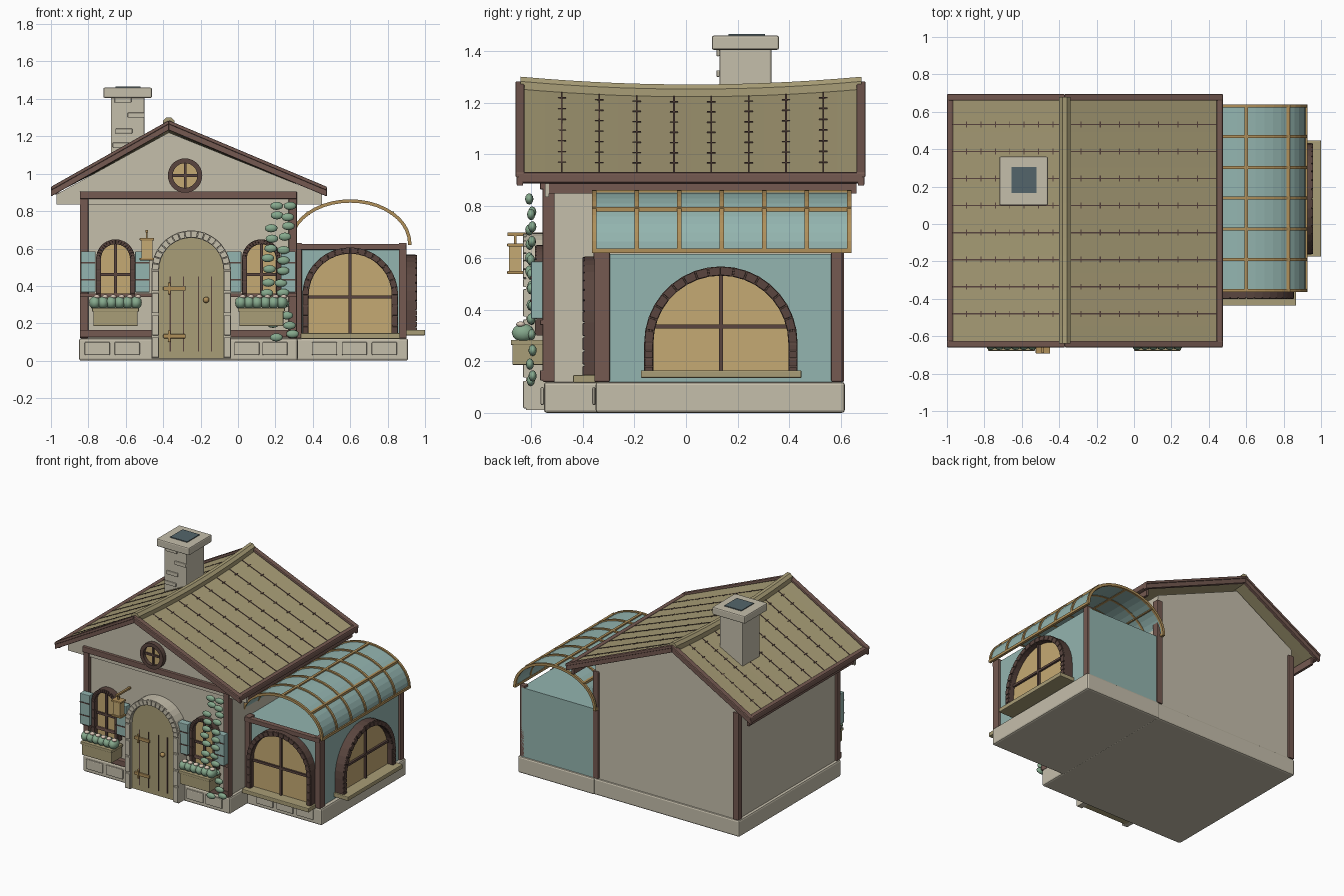
import bpy, bmesh, math, random
from mathutils import Matrix, Vector

random.seed(4)
cube = bpy.data.objects.get("Cube")
if cube:
    bpy.data.objects.remove(cube, do_unlink=True)


def material(name, code):
    lin = [(int(code[i:i + 2], 16) / 255) ** 2.2 for i in (0, 2, 4)] + [1]
    m = bpy.data.materials.new(name)
    m.use_nodes = True
    m.diffuse_color = lin
    node = next(n for n in m.node_tree.nodes if n.type == "BSDF_PRINCIPLED")
    node.inputs["Base Color"].default_value = lin
    node.inputs["Roughness"].default_value = 0.8
    return m


cream = material("cream plaster", "C4BDAA")
olive = material("olive tan", "A79C76")
wood = material("brown timber", "745A52")
dark = material("dark brown", "5A4741")
teal = material("soft teal", "92B3AE")
amber = material("amber glass", "C4A873")
gold = material("golden wood", "AE8E5A")
green = material("leaf green", "85A88C")
slate = material("dark slate", "54656A")
blossom = material("pale blossom", "D6C4B4")


def finish(bm, name, mat, bevel=0.0, smooth=False):
    bmesh.ops.recalc_face_normals(bm, faces=bm.faces)
    mesh = bpy.data.meshes.new(name)
    for f in bm.faces:
        f.smooth = smooth
    bm.to_mesh(mesh)
    bm.free()
    mesh.materials.append(mat)
    ob = bpy.data.objects.new(name, mesh)
    bpy.context.collection.objects.link(ob)
    if bevel:
        mod = ob.modifiers.new("soft edges", "BEVEL")
        mod.width, mod.segments, mod.limit_method = bevel, 2, "ANGLE"
    return ob


def front(y):
    return lambda u, v, d: (u, y - d, v)


def side(x):
    return lambda u, v, d: (x + d, u, v)


def rect(u0, u1, v0, v1):
    return [(u0, v0), (u1, v0), (u1, v1), (u0, v1)]


# Extrude any number of flat profiles into one object
def add(name, parts, plane, mat, bevel=0.0):
    bm = bmesh.new()
    for profile, d0, d1 in parts:
        loft_into(bm, [[plane(u, v, d) for u, v in profile] for d in (d0, d1)])
    return finish(bm, name, mat, bevel)


def loft_into(bm, rings):
    rows = [[bm.verts.new(p) for p in ring] for ring in rings]
    n = len(rows[0])
    for a, b in zip(rows, rows[1:]):
        for i in range(n):
            j = (i + 1) % n
            bm.faces.new((a[i], a[j], b[j], b[i]))
    bm.faces.new(rows[0])
    bm.faces.new(rows[-1])


def box(name, x, y, z, mat, bevel=0.0):
    return add(name, [(rect(*x, *z), -y[1], -y[0])], front(0), mat, bevel)


def blobs(name, items, mat):
    bm = bmesh.new()
    for centre, scale in items:
        m = Matrix.Translation(centre) @ Matrix.Diagonal(Vector(scale).to_4d())
        bmesh.ops.create_icosphere(bm, subdivisions=2, radius=1, matrix=m)
    return finish(bm, name, mat, smooth=True)


def arch(c, spring, r, bottom, legs=4, n=18):
    right = [(c + r, bottom + (spring - bottom) * i / legs) for i in range(legs)]
    arc = [(c + r * math.cos(math.pi * i / n), spring + r * math.sin(math.pi * i / n)) for i in range(n + 1)]
    return right + arc + [(2 * c - u, v) for u, v in reversed(right)]


def quads(outer, inner, shrink=1.0):
    result = []
    for i in range(len(outer) - 1):
        q = [outer[i], outer[i + 1], inner[i + 1], inner[i]]
        cu, cv = sum(p[0] for p in q) / 4, sum(p[1] for p in q) / 4
        result.append([(cu + (u - cu) * shrink, cv + (v - cv) * shrink) for u, v in q])
    return result


# Arched surround: a plain band carrying raised blocks
def surround(name, c, spring, r, bottom, width, depth, plane, mat):
    outer, inner = arch(c, spring, r, bottom), arch(c, spring, r - width, bottom)
    add(name + "_band", [(q, 0, depth * 0.9) for q in quads(outer, inner)], plane, mat)
    add(name + "_blocks", [(q, 0, depth) for q in quads(outer, inner, 0.9)], plane, mat, 0.003)


def window(name, c, spring, r, bottom, rail, width, depth, plane):
    surround(name + "_frame", c, spring, r, bottom, width, depth, plane, dark)
    add(name + "_pane", [(arch(c, spring, r - width / 2, bottom), 0, depth * 0.4)], plane, amber)
    w, b = r - width, 0.008
    add(name + "_bars", [(rect(c - b, c + b, bottom, spring + w), 0, depth * 0.6),
                         (rect(c - w, c + w, rail - b, rail + b), 0, depth * 0.6)], plane, dark)


# Stone base
box("house_base", (-.85, .32), (-.55, .61), (0, .12), cream, .012)
box("annex_base", (.3, .91), (-.35, .615), (0, .12), cream, .012)
for name, starts, y in (("house", (-.82, -.66, -.02, .13), -.55), ("annex", (.395, .555, .715), -.35)):
    add(name + "_base_stones", [(rect(x, x + .135, .03, .1), 0, .013) for x in starts], front(y), cream, .006)

# House walls, gable and timber frame
RIDGE = -.37
add("house_walls", [([(-.83, .1), (.3, .1), (.3, .93), (RIDGE, 1.21), (-.83, .94)], -.6, .53)], front(0), cream)
add("gable_panel", [([(-.97, .835), (.45, .835), (.45, .89), (RIDGE, 1.22), (-.97, .89)], .53, .545)], front(0), cream)
for x in (-.845, .27):
    for label, y in (("front", -.555), ("back", .565)):
        box(label + "_corner_post", (x, x + .045), (y, y + .047), (.12, .89), wood, .005)
for name, z, h in (("top_beam", .865, .04), ("middle_rail", .34, .02), ("bottom_beam", .125, .04)):
    box(name, (-.845, .315), (-.565, -.52), (z, z + h), wood, .004)

# Sagging roof, ridge cap and seams
EAVES = (-.985, .46)


def ridge_z(y):
    return 1.235 + .03 * ((y - .02) / .66) ** 2


def slope_z(eave, t, y):
    return ridge_z(y) + (.92 - ridge_z(y)) * t


steps = [-.64 + 1.32 * i / 14 for i in range(15)]
roof, cap = bmesh.new(), bmesh.new()
loft_into(roof, [[(x, y, z - drop) for drop, xs in ((0, (EAVES[0], RIDGE, EAVES[1])), (.03, (EAVES[1], RIDGE, EAVES[0])))
                  for x in xs for z in [ridge_z(y) if x == RIDGE else .92]] for y in steps])
finish(roof, "roof", olive)
section = [(-.03, -.03), (-.03, .018), (-.012, .036), (.012, .036), (.03, .018), (.03, -.03)]
loft_into(cap, [[(RIDGE + u, y, ridge_z(y) + v) for u, v in section] for y in steps])
finish(cap, "ridge_cap", olive)
seams = []
for i in range(8):
    y = -.48 + .1445 * i
    for eave in EAVES:
        def strip(t0, t1, half):
            ends = [(RIDGE + (eave - RIDGE) * t, slope_z(eave, t, y)) for t in (t0, t1)]
            top = [(u, v + .003) for u, v in reversed(ends)]
            seams.append((ends + top, -y - half, -y + half))
        strip(.04, .98, .003)
        for k in range(7):
            strip(.1 + .125 * k, .107 + .125 * k, .016)
add("roof_seams", seams, front(0), dark)

# Barge boards, eave boards and soffit beams
apex = (RIDGE, 1.285)
for label, y0, y1 in (("front", -.66, -.625), ("back", .66, .695)):
    for tip in ((-1, .93), (.475, .93)):
        def board(top, low):
            return [(tip[0], tip[1] - top), (RIDGE, apex[1] - top), (RIDGE, apex[1] - low), (tip[0], tip[1] - low)]
        add(label + "_barge_board", [(board(.016, .052), -y1 + .005, -y0 - .005)], front(0), wood, .004)
        add(label + "_barge_moulding", [(board(0, .02), -y1, -y0)], front(0), wood, .005)
for x in (-1, .44):
    box("eave_board", (x, x + .035), (-.655, .69), (.888, .932), wood, .01)
for x in (-.965, .43):
    box("soffit_beam", (x, x + .018), (-.53, .66), (.85, .9), wood)

# Chimney
box("chimney_stack", (-.68, -.5), (.13, .33), (.95, 1.41), cream, .006)
box("chimney_cap", (-.72, -.46), (.1, .36), (1.405, 1.46), cream, .008)
box("chimney_flue", (-.655, -.52), (.165, .305), (1.455, 1.466), slate)
add("chimney_bricks", [(rect(x, x + .09, z, z + .026), 0, .012)
                       for x, z in ((-.66, 1.38), (-.59, 1.3), (-.655, 1.215), (-.67, 1.14))], front(.13), cream, .004)

# Round gable window
wall = front(-.53)
disc = [[(-.283 + r * math.cos(math.tau * i / 28), .99 + r * math.sin(math.tau * i / 28)) for i in range(29)] for r in (.092, .066)]
add("round_window_frame", [(q, 0, .05) for q in quads(*disc)], wall, dark)
add("round_window_pane", [(disc[1][:-1], 0, .025)], wall, amber)
add("round_window_bars", [(rect(-.29, -.276, .92, 1.06), 0, .035), (rect(-.35, -.215, .983, .997), 0, .035)], wall, dark)

# Door
DOOR = -.25
surround("door_surround", DOOR, .485, .212, .012, .04, .1, wall, cream)
add("door_leaf", [(arch(DOOR, .485, .18, .012), 0, .07)], wall, olive)
add("door_grooves", [(rect(x, x + .006, .05, .45), .06, .073) for x in (-.365, -.295, -.215, -.145)], wall, dark)
add("door_hinges", [(rect(-.4, -.28, z, z + .022), .06, .082) for z in (.12, .375)]
    + [(rect(-.375, -.36, z - .02, z + .042), .06, .085) for z in (.12, .375)], wall, gold, .004)
blobs("door_knob", [((-.17, -.615, .325), (.017, .017, .017))], gold)

# Front windows with shutters and planters
for c in (-.655, .125):
    window("front_window", c, .545, .104, .3, .46, .026, .055, wall)
    for u in (c - .185, c + .105):
        add("shutter", [(rect(u, u + .078, .365, .585), .02, .07)], wall, teal, .004)
        add("shutter_battens", [(rect(u, u + .078, z, z + .007), .06, .073) for z in (.43, .52)], wall, dark)
    box("planter", (c - .118, c + .118), (-.672, -.55), (.185, .27), olive, .005)
    box("planter_rim", (c - .125, c + .125), (-.678, -.55), (.262, .283), olive, .004)
    spots = [c - .11 + .044 * i for i in range(6)]
    blobs("planter_leaves", [((x, -.63, .31), (.032, .045, .036)) for x in spots], green)
    blobs("planter_flowers", [((x + .01, -.64, .343), (.018, .018, .011)) for x in spots], blossom)

# Lantern on a bracket
box("lantern_glass", (-.517, -.458), (-.685, -.637), (.55, .645), amber)
for z in (.537, .643):
    box("lantern_plate", (-.526, -.449), (-.692, -.63), (z, z + .013), gold, .003)
box("lantern_rod", (-.492, -.483), (-.665, -.656), (.65, .69), gold)
box("lantern_arm", (-.495, -.48), (-.69, -.53), (.685, .698), gold)

# Climbing vine
leaves = []
for row in range(13):
    z = .83 - .058 * row
    mid = .25 - .055 * math.sin(math.pi * row / 12)
    for sign in (-1, 1):
        x = mid + .037 * sign + random.uniform(-.012, .012)
        leaves.append(((x, -.6 + random.uniform(-.008, .008), z + random.uniform(-.01, .01)), (.035, .016, .022)))
blobs("vine_leaves", leaves, green)

# Annex walls, posts and windows
box("annex_walls", (.29, .885), (-.335, .605), (.1, .615), teal)
for x, y in ((.86, -.355), (.86, .562), (.3, -.355)):
    wide = .06 if y < 0 else .043
    box("annex_post", (x, x + .042), (y, y + wide), (.12, .63), wood, .005)
box("annex_top_beam", (.3, .9), (-.358, -.32), (.593, .625), wood, .004)
window("annex_front_window", .6, .35, .256, .13, .34, .034, .065, front(-.335))
window("annex_side_window", .135, .27, .297, .15, .335, .036, .072, side(.885))
box("annex_front_sill", (.335, .867), (-.437, -.33), (.117, .147), olive, .005)
box("annex_side_sill", (.88, 1), (-.175, .447), (.135, .165), olive, .005)

# Barrel canopy with ribs and long bars
def vault(grow, n=20):
    return [(.6 + (.318 + grow) * math.cos(math.pi * i / n), .628 + (.226 + grow) * math.sin(math.pi * i / n)) for i in range(n + 1)]


add("canopy_shell", [(q, -.635, .36) for q in quads(vault(0), vault(-.006))], front(0), teal)
ribs = [-.355 + .1645 * i for i in range(7)]
add("canopy_ribs", [(q, -y - .008, -y + .008) for y in ribs for q in quads(vault(.009), vault(-.009))], front(0), gold)
hull = vault(0)
add("canopy_bars", [(rect(u - .009, u + .009, v - .009, v + .009), -.64, .363) for u, v in hull[::5]], front(0), gold)
